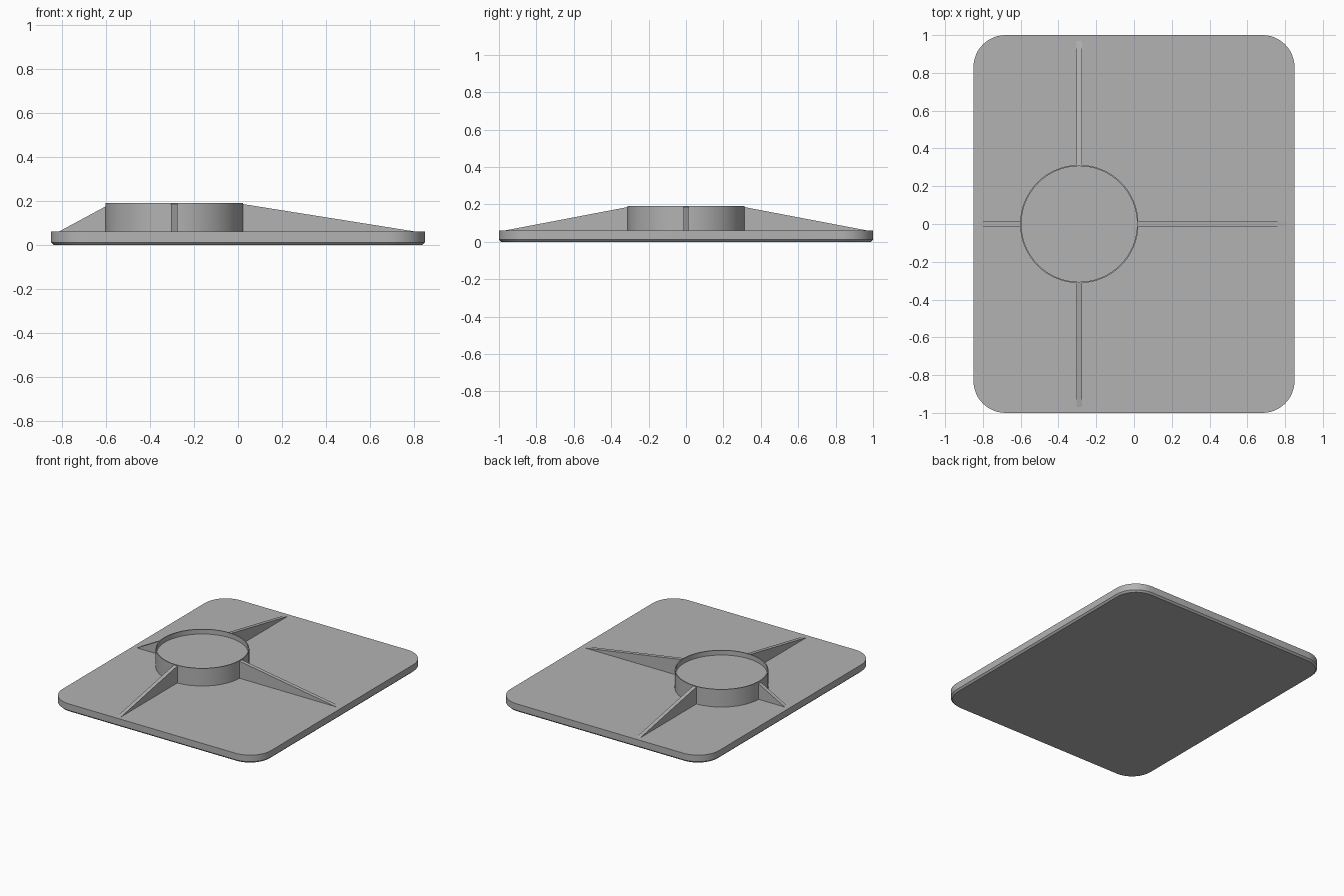
import bpy, bmesh, math
from mathutils import Vector

old = bpy.data.objects.get("Cube")
if old:
    bpy.data.objects.remove(old, do_unlink=True)

GREY = (0.45, 0.45, 0.45, 1)
grey = bpy.data.materials.new("plain grey")
grey.use_nodes = True
grey.diffuse_color = GREY
grey.node_tree.nodes["Principled BSDF"].inputs["Base Color"].default_value = GREY

HALF_X, HALF_Y, CORNER = 0.85, 1.0, 0.17
PLATE_TOP, CHAMFER = 0.06, 0.012
HUB_X, HUB_R, HUB_TOP, FLOOR, WALL = -0.29, 0.313, 0.19, 0.155, 0.007
RIB_HALF = 0.014


def finish(name, bm):
    bmesh.ops.recalc_face_normals(bm, faces=bm.faces)
    mesh = bpy.data.meshes.new(name)
    bm.to_mesh(mesh)
    bm.free()
    mesh.materials.append(grey)
    obj = bpy.data.objects.new(name, mesh)
    bpy.context.collection.objects.link(obj)
    bpy.ops.object.select_all(action='DESELECT')
    obj.select_set(True)
    bpy.context.view_layer.objects.active = obj
    bpy.ops.object.shade_smooth_by_angle(angle=math.radians(30))
    return obj


def stack(name, rings):
    """Closed solid through a list of matching outlines."""
    bm = bmesh.new()
    loops = [[bm.verts.new(p) for p in ring] for ring in rings]
    for a, b in zip(loops, loops[1:]):
        for i in range(len(a)):
            j = (i + 1) % len(a)
            bm.faces.new((a[i], a[j], b[j], b[i]))
    bm.faces.new(loops[0])
    bm.faces.new(loops[-1])
    return finish(name, bm)


def rounded_outline(inset, z, steps=12):
    r = CORNER - inset
    points = []
    for k, (sx, sy) in enumerate([(1, 1), (-1, 1), (-1, -1), (1, -1)]):
        for i in range(steps + 1):
            a = math.pi / 2 * (k + i / steps)
            points.append((sx * (HALF_X - CORNER) + r * math.cos(a),
                           sy * (HALF_Y - CORNER) + r * math.sin(a), z))
    return points


def circle(r, z, n=96):
    return [(HUB_X + r * math.cos(math.tau * i / n),
             r * math.sin(math.tau * i / n), z) for i in range(n)]


# Base plate with a chamfered underside
stack("base_plate", [rounded_outline(CHAMFER, 0), rounded_outline(0, CHAMFER),
                     rounded_outline(0, PLATE_TOP)])

# Round hub with a shallow recess in its top
stack("hub", [circle(HUB_R, PLATE_TOP - 0.01), circle(HUB_R, HUB_TOP),
              circle(HUB_R - WALL, HUB_TOP), circle(HUB_R - WALL, FLOOR)])


# Tapered ribs from the hub to the plate edges
def rib(name, direction, reach, height):
    d = Vector(direction)
    side = Vector((-d.y, d.x, 0)) * RIB_HALF
    start = HUB_R - WALL / 2
    profile = [(start, PLATE_TOP - 0.01), (start, height),
               (reach, PLATE_TOP), (reach, PLATE_TOP - 0.01)]
    centre = [Vector((HUB_X, 0, z)) + d * r for r, z in profile]
    stack(name, [[p - side for p in centre], [p + side for p in centre]])


rib("left_rib", (1, 0, 0), 1.10, 0.186)
rib("right_rib", (-1, 0, 0), 0.525, 0.176)
rib("front_rib", (0, -1, 0), 0.97, 0.186)
rib("back_rib", (0, 1, 0), 0.97, 0.186)
